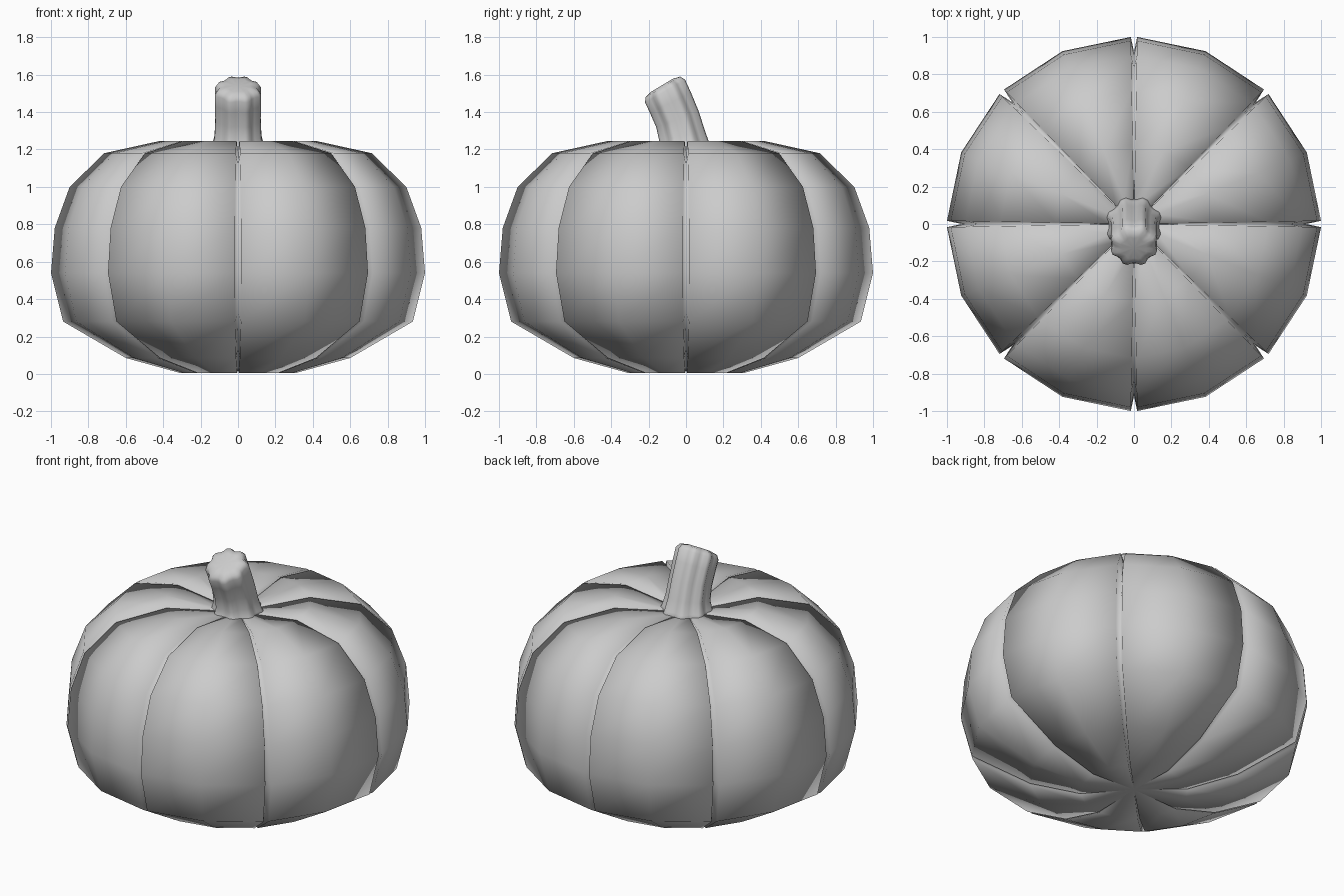
import bpy, bmesh, math
from mathutils import Vector

if "Cube" in bpy.data.objects:
    bpy.data.objects.remove(bpy.data.objects["Cube"])

LOBES = 8


def make_object(name, rings, start, end):
    """Skin closed rings of points and close both ends to a centre point."""
    bm = bmesh.new()
    rows = [[bm.verts.new(p) for p in ring] for ring in rings]
    n = len(rows[0])
    for a, b in zip(rows, rows[1:]):
        for i in range(n):
            j = (i + 1) % n
            bm.faces.new((a[i], a[j], b[j], b[i]))
    for row, tip in ((rows[0], start), (rows[-1], end)):
        v = bm.verts.new(tip)
        for i in range(n):
            bm.faces.new((row[i], row[(i + 1) % n], v))
    bmesh.ops.recalc_face_normals(bm, faces=bm.faces)
    mesh = bpy.data.meshes.new(name)
    bm.to_mesh(mesh)
    bm.free()
    for p in mesh.polygons:
        p.use_smooth = True
    obj = bpy.data.objects.new(name, mesh)
    bpy.context.collection.objects.link(obj)
    return obj


# Pumpkin body: (radius, height, groove depth) from bottom to top
profile = [(0.31, 0.005, 0.03), (0.60, 0.085, 0.06), (0.935, 0.28, 0.07),
           (1.0, 0.54, 0.08), (0.98, 0.78, 0.08), (0.90, 1.0, 0.08),
           (0.715, 1.18, 0.07), (0.42, 1.245, 0.06), (0.14, 1.205, 0.03),
           (0.06, 1.18, 0.01)]
half_gap = 0.017
rings = []
for k, (r, z, depth) in enumerate(profile):
    # inward direction of the profile at this ring
    a = profile[max(k - 1, 0)]
    b = profile[min(k + 1, len(profile) - 1)]
    t = Vector((b[0] - a[0], b[1] - a[1])).normalized()
    gr, gz = r - t.y * depth, z + t.x * depth
    ring = []
    for i in range(LOBES):
        base = i * math.tau / LOBES
        for off, rr, zz in ((0, gr, gz), (half_gap, r, z),
                            (math.pi / LOBES, r, z),
                            (math.tau / LOBES - half_gap, r, z)):
            ang = base + off
            ring.append((rr * math.cos(ang), rr * math.sin(ang), zz))
    rings.append(ring)
make_object("pumpkin_body", rings, (0, 0, 0.02), (0, 0, 1.17))

# Fluted stem leaning forward: (y, z, tilt in degrees, radius)
path = [(0.0, 1.16, 0, 0.175), (-0.01, 1.215, 3, 0.145), (-0.02, 1.27, 12, 0.13),
        (-0.045, 1.36, 20, 0.126), (-0.083, 1.45, 26, 0.127),
        (-0.112, 1.512, 30, 0.128), (-0.124, 1.534, 31, 0.112),
        (-0.129, 1.543, 31, 0.07)]
SIDES = 32
stem = []
for y, z, tilt, r in path:
    c, s = math.cos(math.radians(tilt)), math.sin(math.radians(tilt))
    ring = []
    for i in range(SIDES):
        ang = (i + 0.5) * math.tau / SIDES
        rr = r * (0.95 - 0.08 * math.cos(LOBES * ang))
        u, v = rr * math.cos(ang), rr * math.sin(ang)
        ring.append((u, y + v * c, z + v * s))
    stem.append(ring)
make_object("stem", stem, (0, 0, 1.15), (0, -0.128, 1.54))
